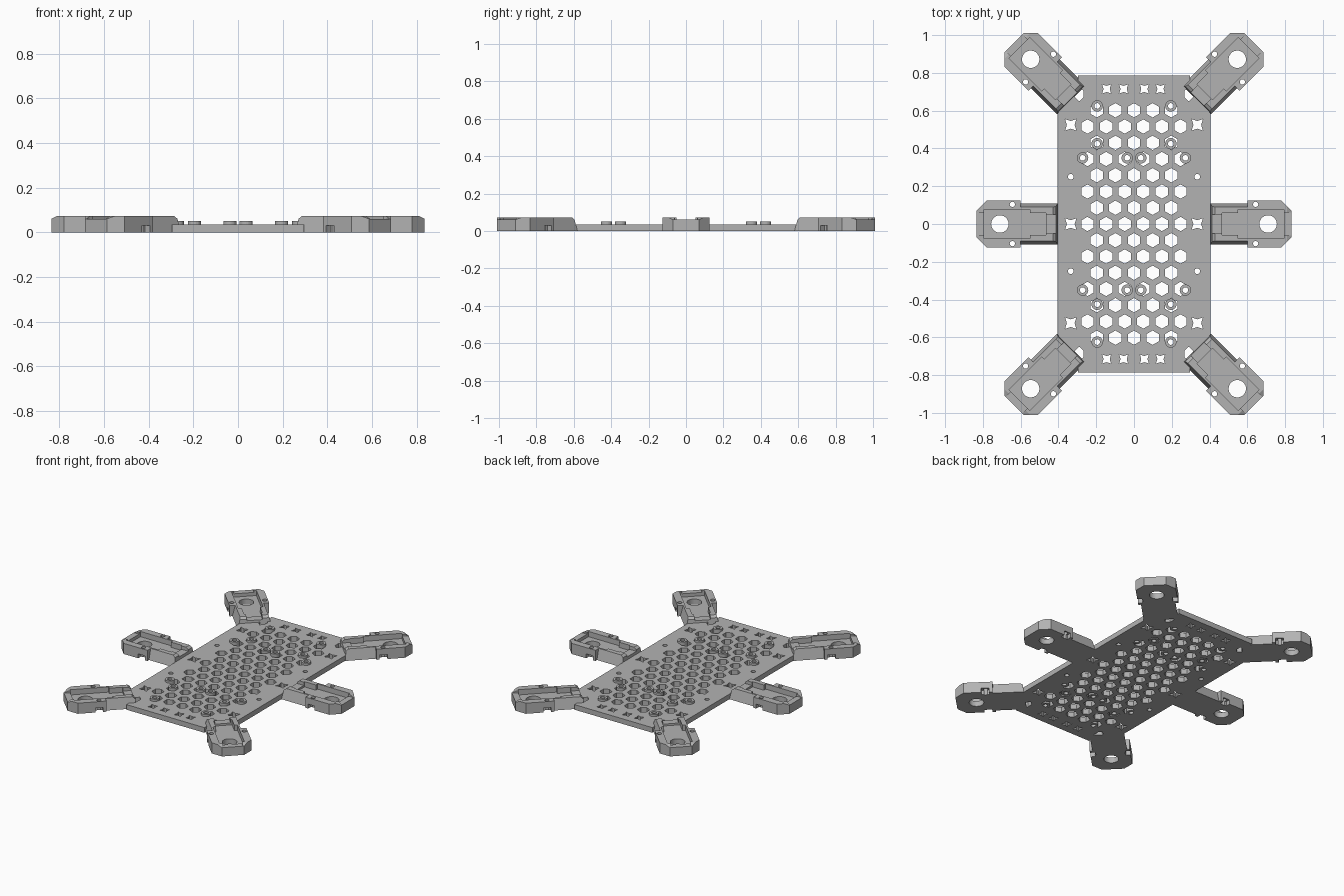
import bpy, bmesh
from math import pi, cos, sin, atan2
from mathutils import Matrix

cube = bpy.data.objects.get("Cube")
if cube:
    bpy.data.objects.remove(cube, do_unlink=True)

grey = bpy.data.materials.new("light_grey")
grey.use_nodes = True
grey.diffuse_color = (0.45, 0.45, 0.45, 1)
grey.node_tree.nodes["Principled BSDF"].inputs["Base Color"].default_value = (0.45, 0.45, 0.45, 1)


def loft(bm, levels):
    """Stack matching outlines, given as (z, points), into a closed solid."""
    rings = [[bm.verts.new((x, y, z)) for x, y in pts] for z, pts in levels]
    bm.faces.new(rings[0][::-1])
    bm.faces.new(rings[-1])
    n = len(rings[0])
    for low, high in zip(rings, rings[1:]):
        for i in range(n):
            j = (i + 1) % n
            bm.faces.new((low[i], low[j], high[j], high[i]))


def prism(bm, pts, z0, z1):
    loft(bm, [(z0, pts), (z1, pts)])


def ngon(x, y, r, n=32, turn=0.0, squash=1.0):
    angles = [turn + 2 * pi * i / n for i in range(n)]
    return [(x + squash * r * cos(a), y + r * sin(a)) for a in angles]


def star(x, y, r):
    pts = []
    for i in range(8):
        a = pi / 4 + i * pi / 4
        d = r * 1.41 if i % 2 == 0 else r * 0.68
        pts.append((x + d * cos(a), y + d * sin(a)))
    return pts


def rect(u0, u1, v0, v1):
    return [(u0, v0), (u1, v0), (u1, v1), (u0, v1)]


def make(name, bm):
    bmesh.ops.recalc_face_normals(bm, faces=bm.faces)
    mesh = bpy.data.meshes.new(name)
    bm.to_mesh(mesh)
    bm.free()
    mesh.materials.append(grey)
    ob = bpy.data.objects.new(name, mesh)
    bpy.context.collection.objects.link(ob)
    return ob


def cut(ob, shapes, z0=-0.1, z1=0.2):
    """Subtract a set of separate prisms from an object."""
    bm = bmesh.new()
    for pts in shapes:
        prism(bm, pts, z0, z1)
    cutter = make("cutter", bm)
    cutter.hide_render = True
    mod = ob.modifiers.new("cut", "BOOLEAN")
    mod.operation = "DIFFERENCE"
    mod.solver = "EXACT"
    mod.object = cutter
    bpy.context.view_layer.update()
    result = ob.evaluated_get(bpy.context.evaluated_depsgraph_get())
    mesh = bpy.data.meshes.new_from_object(result)
    ob.modifiers.clear()
    ob.data = mesh
    bpy.data.objects.remove(cutter, do_unlink=True)


# Base plate with clipped corners
THICK = 0.035
quarter = [(0.405, 0.585), (0.296, 0.75), (0.296, 0.787)]
outline = quarter + [(-x, y) for x, y in quarter[::-1]]
outline += [(-x, -y) for x, y in quarter] + [(x, -y) for x, y in quarter[::-1]]
bm = bmesh.new()
prism(bm, outline, 0, THICK)
plate = make("base_plate", bm)

# Honeycomb, star slots and small round holes
holes = []
for row in range(-7, 8):
    count = 6 if row % 2 == 0 else 5
    for i in range(count):
        holes.append(ngon((i - (count - 1) / 2) * 0.0985, row * 0.086, 0.038, 6, pi / 6))
for sy in (-1, 1):
    holes += [star(x, sy * 0.715, 0.024) for x in (-0.145, -0.055, 0.055, 0.14)]
    for sx in (-1, 1):
        holes.append(ngon(sx * 0.29, sy * 0.688, 0.038, 6, pi / 6, 0.65))
        holes.append(star(sx * 0.335, sy * 0.525, 0.03))
        holes.append(ngon(sx * 0.335, sy * 0.25, 0.015))
holes += [star(sx * 0.335, 0, 0.03) for sx in (-1, 1)]
cut(plate, holes)

# Ring standoffs
spots = [(sx * x, sy * y) for x, y in ((0.195, 0.625), (0.195, 0.425), (0.272, 0.35), (0.036, 0.35))
         for sx in (-1, 1) for sy in (-1, 1)]
cut(plate, [ngon(x, y, 0.015, 24) for x, y in spots])
for x, y in spots:
    bm = bmesh.new()
    prism(bm, ngon(x, y, 0.03, 24), 0.001, 0.05)
    ring = make("standoff", bm)
    cut(ring, [ngon(x, y, 0.015, 24)])


# Motor arm, built along +x around its motor hole
def arm_outline(z, tip, root):
    neck = 0.108 - 0.25 * z
    side = [(root, neck), (-0.11, neck), (-0.11, 0.125), (0.07, 0.125), (tip, 0.195 - tip)]
    return z, [(u, -v) for u, v in side] + side[::-1]


bm = bmesh.new()
loft(bm, [arm_outline(0, 0.125, -0.305), arm_outline(0.06, 0.125, -0.297),
          arm_outline(0.073, 0.1, -0.28)])
arm = make("motor_arm", bm)
cut(arm, [rect(-0.16, 0.085, -0.078, 0.078)], 0.037)
cut(arm, [rect(-0.245, -0.15, -0.058, 0.058)], 0.037)
cut(arm, [rect(-0.32, -0.24, -0.05, 0.05)], 0.05)
cut(arm, [rect(0.08, 0.14, -0.062, 0.062)], 0.06)
cut(arm, [rect(-0.09, -0.04, 0.095, 0.15), rect(-0.09, -0.04, -0.15, -0.095)], -0.1, 0.03)
cut(arm, [ngon(0, 0, 0.046, 40)])
cut(arm, [ngon(-0.066, v, 0.014, 20) for v in (-0.104, 0.104)])

# Place the six arms
places = [(sx * 0.71, 0, 0 if sx > 0 else pi) for sx in (-1, 1)]
places += [(sx * 0.547, sy * 0.872, atan2(sy, sx)) for sx in (-1, 1) for sy in (-1, 1)]
for i, (x, y, turn) in enumerate(places):
    ob = arm if i == 0 else bpy.data.objects.new("motor_arm", arm.data)
    if i:
        bpy.context.collection.objects.link(ob)
    ob.matrix_world = Matrix.Translation((x, y, 0)) @ Matrix.Rotation(turn, 4, "Z")
